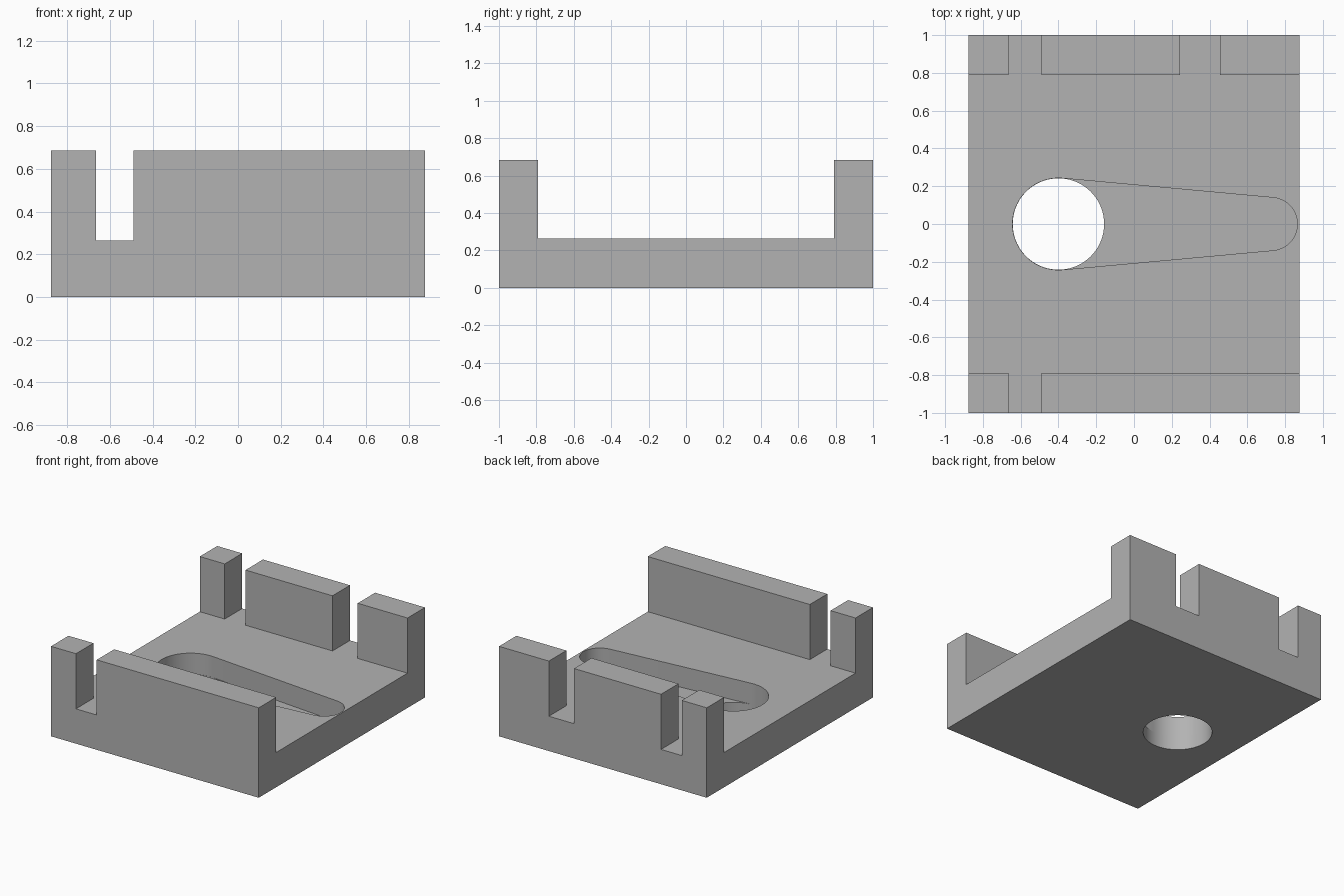
import bpy, bmesh, math
from mathutils import Vector

cube = bpy.data.objects.get("Cube")
if cube:
    bpy.data.objects.remove(cube, do_unlink=True)

HALF_X, HALF_Y = 0.875, 1.0
FLOOR_Z, TOP_Z = 0.265, 0.685
WALL_Y = 0.79                       # inner face of both side walls
POCKET_Z = 0.105                    # bottom of the tapered recess
LEFT_SLOT = (-0.665, -0.49)         # cut through both walls
RIGHT_SLOT = (0.243, 0.455)         # cut through the back wall only
HOLE_X, HOLE_R = -0.4, 0.243
TIP_X, TIP_R = 0.725, 0.14

grey = bpy.data.materials.new("mid grey")
grey.use_nodes = True
grey.diffuse_color = (0.45, 0.45, 0.45, 1)
grey.node_tree.nodes["Principled BSDF"].inputs["Base Color"].default_value = grey.diffuse_color


def make_object(name, bm):
    bmesh.ops.recalc_face_normals(bm, faces=bm.faces)
    mesh = bpy.data.meshes.new(name)
    bm.to_mesh(mesh)
    bm.free()
    mesh.materials.append(grey)
    obj = bpy.data.objects.new(name, mesh)
    bpy.context.collection.objects.link(obj)
    return obj


def arc(cx, r, start, end, steps):
    angles = [start + (end - start) * i / steps for i in range(steps + 1)]
    return [(cx + r * math.cos(a), r * math.sin(a)) for a in angles]


def prism(name, outline, z0, z1):
    bm = bmesh.new()
    face = bm.faces.new([bm.verts.new((x, y, z0)) for x, y in outline])
    new = bmesh.ops.extrude_face_region(bm, geom=[face])["geom"]
    bmesh.ops.translate(bm, vec=(0, 0, z1 - z0),
                        verts=[v for v in new if isinstance(v, bmesh.types.BMVert)])
    # restore the bottom cap if the extrusion removed it
    if not any(all(abs(v.co.z - z0) < 1e-6 for v in f.verts) for f in bm.faces):
        bm.faces.new([v for v in bm.verts if abs(v.co.z - z0) < 1e-6])
    return make_object(name, bm)


def is_wall(face):
    c = face.calc_center_median()
    if face.normal.z < 0.9 or abs(c.y) < WALL_Y:
        return False
    slots = [LEFT_SLOT, RIGHT_SLOT] if c.y > 0 else [LEFT_SLOT]
    return not any(a < c.x < b for a, b in slots)


# Base slab, split along the wall and slot lines
bm = bmesh.new()
bmesh.ops.create_cube(bm, size=1)
for v in bm.verts:
    v.co = Vector((v.co.x * 2 * HALF_X, v.co.y * 2 * HALF_Y, (v.co.z + 0.5) * FLOOR_Z))
cuts = [((x, 0, 0), (1, 0, 0)) for x in LEFT_SLOT + RIGHT_SLOT]
cuts += [((0, y, 0), (0, 1, 0)) for y in (-WALL_Y, WALL_Y)]
for point, normal in cuts:
    bmesh.ops.bisect_plane(bm, geom=bm.verts[:] + bm.edges[:] + bm.faces[:],
                           plane_co=point, plane_no=normal)
bm.normal_update()

# Slotted walls raised from the slab
walls = [f for f in bm.faces if is_wall(f)]
raised = bmesh.ops.extrude_face_region(bm, geom=walls)["geom"]
bmesh.ops.translate(bm, vec=(0, 0, TOP_Z - FLOOR_Z),
                    verts=[v for v in raised if isinstance(v, bmesh.types.BMVert)])
bmesh.ops.delete(bm, geom=[f for f in walls if f.is_valid], context="FACES_ONLY")
bmesh.ops.dissolve_limit(bm, angle_limit=0.01, verts=bm.verts, edges=bm.edges)
body = make_object("slotted_tray", bm)

# Tapered recess and round through hole
tangent = math.acos((HOLE_R - TIP_R) / (TIP_X - HOLE_X))
outline = arc(HOLE_X, HOLE_R, tangent, 2 * math.pi - tangent, 48)
outline += arc(TIP_X, TIP_R, -tangent, tangent, 32)
cutters = [
    prism("recess_cutter", outline, POCKET_Z, FLOOR_Z + 0.2),
    prism("hole_cutter", arc(HOLE_X, HOLE_R - 0.001, 0, 2 * math.pi, 72)[:-1],
          -0.1, POCKET_Z + 0.05),
]
for cutter in cutters:
    cutter.hide_render = True
    mod = body.modifiers.new(cutter.name, "BOOLEAN")
    mod.operation = "DIFFERENCE"
    mod.solver = "EXACT"
    mod.object = cutter

# Bake the cuts and drop the cutters
graph = bpy.context.evaluated_depsgraph_get()
graph.update()
result = bpy.data.meshes.new_from_object(body.evaluated_get(graph))
body.modifiers.clear()
body.data = result
for cutter in cutters:
    bpy.data.objects.remove(cutter, do_unlink=True)

bpy.ops.object.select_all(action="DESELECT")
body.select_set(True)
bpy.context.view_layer.objects.active = body
bpy.ops.object.shade_smooth_by_angle(angle=math.radians(30))
